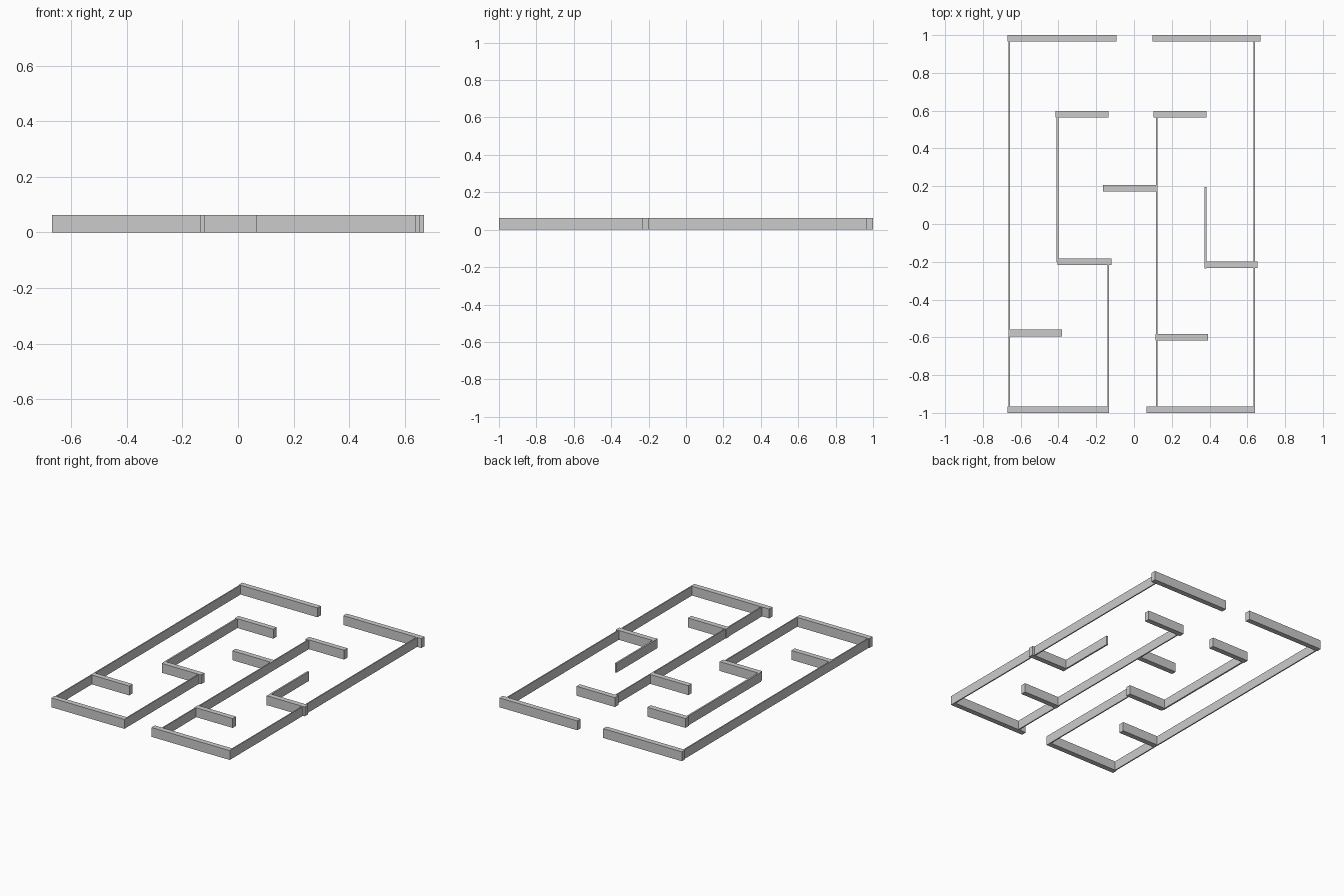
import bpy

cube = bpy.data.objects.get("Cube")
if cube:
    bpy.data.objects.remove(cube, do_unlink=True)

HEIGHT = 0.062
THICK = 0.035    # walls running side to side
THIN = 0.008     # panels running front to back

grey = bpy.data.materials.new("plain grey")
grey.use_nodes = True
colour = (0.6, 0.6, 0.6, 1)
grey.diffuse_color = colour
grey.node_tree.nodes["Principled BSDF"].inputs["Base Color"].default_value = colour


def block(name, x0, x1, y0, y1):
    """Upright wall block standing on the ground."""
    bpy.ops.mesh.primitive_cube_add(size=1, location=((x0 + x1) / 2, (y0 + y1) / 2, HEIGHT / 2))
    ob = bpy.context.object
    ob.name = name
    ob.scale = (x1 - x0, y1 - y0, HEIGHT)
    bpy.ops.object.transform_apply(location=False, rotation=False, scale=True)
    ob.data.materials.append(grey)


def cross_wall(name, x0, x1, y):
    block(name, x0, x1, y - THICK / 2, y + THICK / 2)


def long_wall(name, x, y0, y1, width=THIN):
    block(name, x - width / 2, x + width / 2, y0, y1)


# Thick walls running side to side
cross_wall("back_wall_right", -0.67, -0.093, 0.983)
cross_wall("back_wall_left", 0.097, 0.67, 0.983)
cross_wall("front_wall_right", -0.67, -0.133, -0.983)
cross_wall("front_wall_left", 0.065, 0.638, -0.983)
cross_wall("back_room_wall_right", -0.416, -0.136, 0.582)
cross_wall("back_room_wall_left", 0.102, 0.384, 0.582)
cross_wall("centre_wall", -0.163, 0.121, 0.19)
cross_wall("middle_wall_right", -0.406, -0.12, -0.2)
cross_wall("middle_wall_left", 0.376, 0.653, -0.215)
cross_wall("front_room_wall_right", -0.662, -0.382, -0.577)
cross_wall("front_room_wall_left", 0.113, 0.393, -0.599)

# Thin walls running front to back
long_wall("outer_wall_right", -0.661, -0.966, 0.966)
long_wall("outer_wall_left", 0.636, -1.0, 0.966)
long_wall("inner_wall_right", -0.405, -0.2, 0.565, 0.011)
long_wall("passage_wall_right", -0.137, -0.966, -0.218)
long_wall("passage_wall_left", 0.121, -0.966, 0.565)
long_wall("inner_wall_left", 0.379, -0.236, 0.195, 0.011)
